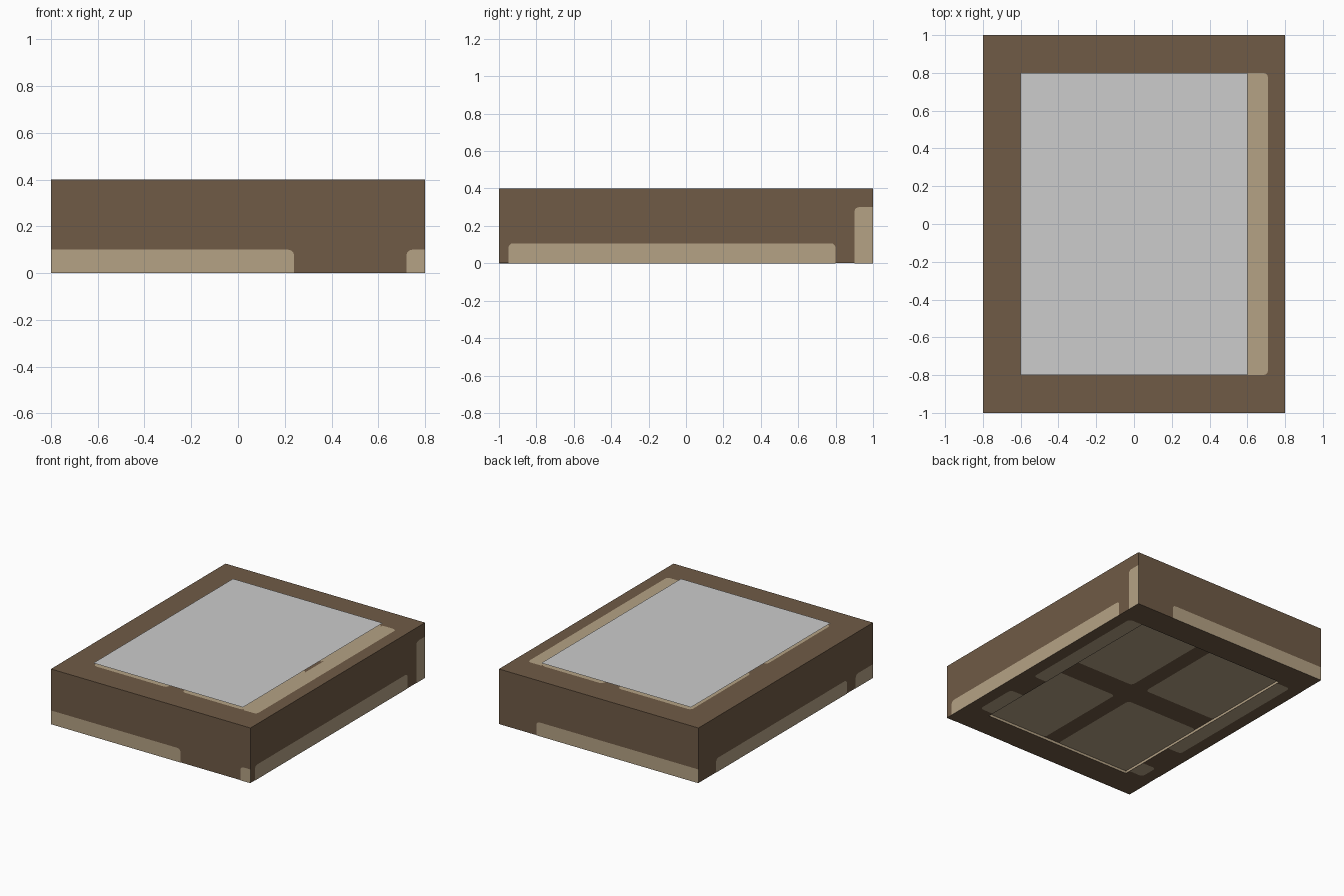
import bpy, bmesh, math
from mathutils import Vector

if "Cube" in bpy.data.objects:
    bpy.data.objects.remove(bpy.data.objects["Cube"])


def material(name, rgb):
    m = bpy.data.materials.new(name)
    lin = [((c / 255 + 0.055) / 1.055) ** 2.4 for c in rgb]
    m.diffuse_color = (*lin, 1)
    m.use_nodes = True
    m.node_tree.nodes["Principled BSDF"].inputs["Base Color"].default_value = m.diffuse_color
    return m


BROWN = material("brown", (112, 91, 70))
TAN = material("tan", (181, 162, 133))
GREY = material("light_grey", (204, 204, 204))


def add_object(name, bm, *mats):
    mesh = bpy.data.meshes.new(name)
    bm.to_mesh(mesh)
    bm.free()
    for m in mats:
        mesh.materials.append(m)
    obj = bpy.data.objects.new(name, mesh)
    bpy.context.collection.objects.link(obj)
    return obj


# Block with a shallow rectangular recess underneath
bm = bmesh.new()
bmesh.ops.create_cube(bm, size=1)
for v in bm.verts:
    v.co = (v.co.x * 1.6, v.co.y * 2.0, (v.co.z + 0.5) * 0.4)
bm.normal_update()
base = [f for f in bm.faces if f.normal.z < -0.9]
bmesh.ops.inset_region(bm, faces=base, thickness=0.2, use_even_offset=True)
ext = bmesh.ops.extrude_face_region(bm, geom=base)
bmesh.ops.translate(bm, vec=(0, 0, 0.02),
                    verts=[g for g in ext["geom"] if isinstance(g, bmesh.types.BMVert)])
bmesh.ops.delete(bm, geom=[f for f in base if f.is_valid], context="FACES_ONLY")
bmesh.ops.recalc_face_normals(bm, faces=bm.faces)
for f in bm.faces:
    z = f.calc_center_median().z
    f.material_index = 1 if 0.005 < z < 0.015 else 0  # recess walls
add_object("block", bm, BROWN, TAN)

# Raised sheet over the top
bm = bmesh.new()
bm.faces.new([bm.verts.new((x, y, 0.42)) for x, y in
              ((-0.6, -0.8), (0.6, -0.8), (0.6, 0.8), (-0.6, 0.8))])
add_object("top_sheet", bm, GREY)


def panel(name, origin, u, v, a0, a1, b0, b1, rounded, r=0.025):
    """Flat tan patch; rounded lists corners 0-3 counterclockwise from (a0, b0)."""
    o, u, v = Vector(origin), Vector(u), Vector(v)
    o += u.cross(v) * 0.001
    bm = bmesh.new()
    pts = []
    corners = ((a0, b0, 1, 1), (a1, b0, -1, 1), (a1, b1, -1, -1), (a0, b1, 1, -1))
    for i, (a, b, sa, sb) in enumerate(corners):
        if i not in rounded:
            pts.append((a, b))
            continue
        for k in range(4):
            t = math.pi * (1 + i / 2 + k / 6)
            pts.append((a + sa * r + r * math.cos(t), b + sb * r + r * math.sin(t)))
    bm.faces.new([bm.verts.new(o + u * a + v * b) for a, b in pts])
    add_object(name, bm, TAN)


X, Y, Z = (1, 0, 0), (0, 1, 0), (0, 0, 1)
NX, NY = (-1, 0, 0), (0, -1, 0)

# Tan bands along the foot of the four sides
front, right, back, left = (0, -1, 0), (0.8, 0, 0), (0, 1, 0), (-0.8, 0, 0)
panel("front_band", front, X, Z, -0.8, 0.24, 0, 0.1, (2,))
panel("front_corner_patch", front, X, Z, 0.72, 0.8, 0, 0.1, (3,))
panel("right_band", right, Y, Z, -0.95, 0.8, 0, 0.107, (2, 3))
panel("right_corner_patch", right, Y, Z, 0.9, 1.0, 0, 0.3, (3,))
panel("back_band", back, NX, Z, -0.5, 0.8, 0, 0.1, (3,))
panel("left_band", left, NY, Z, -0.8, 0.7, 0, 0.1, (2, 3))
panel("left_corner_patch", left, NY, Z, 0.8, 1.0, 0, 0.1, (3,))

# Four tan quarters under the sheet and in the recess, split by a brown cross
for side, z, u, s in (("top", 0.4, X, 1), ("recess", 0.02, NX, -1)):
    for x0, x1 in ((-0.6, -0.01), (0.11, 0.6)):
        for y0, y1 in ((-0.8, -0.07), (0.11, 0.8)):
            a0, a1 = sorted((s * x0, s * x1))
            panel(side + "_quarter", (0, 0, z), u, Y, a0, a1, y0, y1, (0, 1, 2, 3))

# Tan strips beside the sheet and the recess
panel("top_strip", (0, 0, 0.4), X, Y, 0.6, 0.71, -0.8, 0.8, (1, 2))
for x0, x1, y0, y1 in ((0.6, 0.71, -0.2, 0.8), (0.6, 0.71, -0.76, -0.44),
                       (-0.71, -0.6, -0.36, 0.78), (-0.71, -0.6, -0.76, -0.62)):
    panel("base_strip", (0, 0, 0.001), NX, Y, -x1, -x0, y0, y1,
          (0, 3) if x0 > 0 else (1, 2))
# Base strips sit level with the ground, so the brown rim is kept just above them
for v in bpy.data.objects["block"].data.vertices:
    if v.co.z < 0.005:
        v.co.z = 0.001
